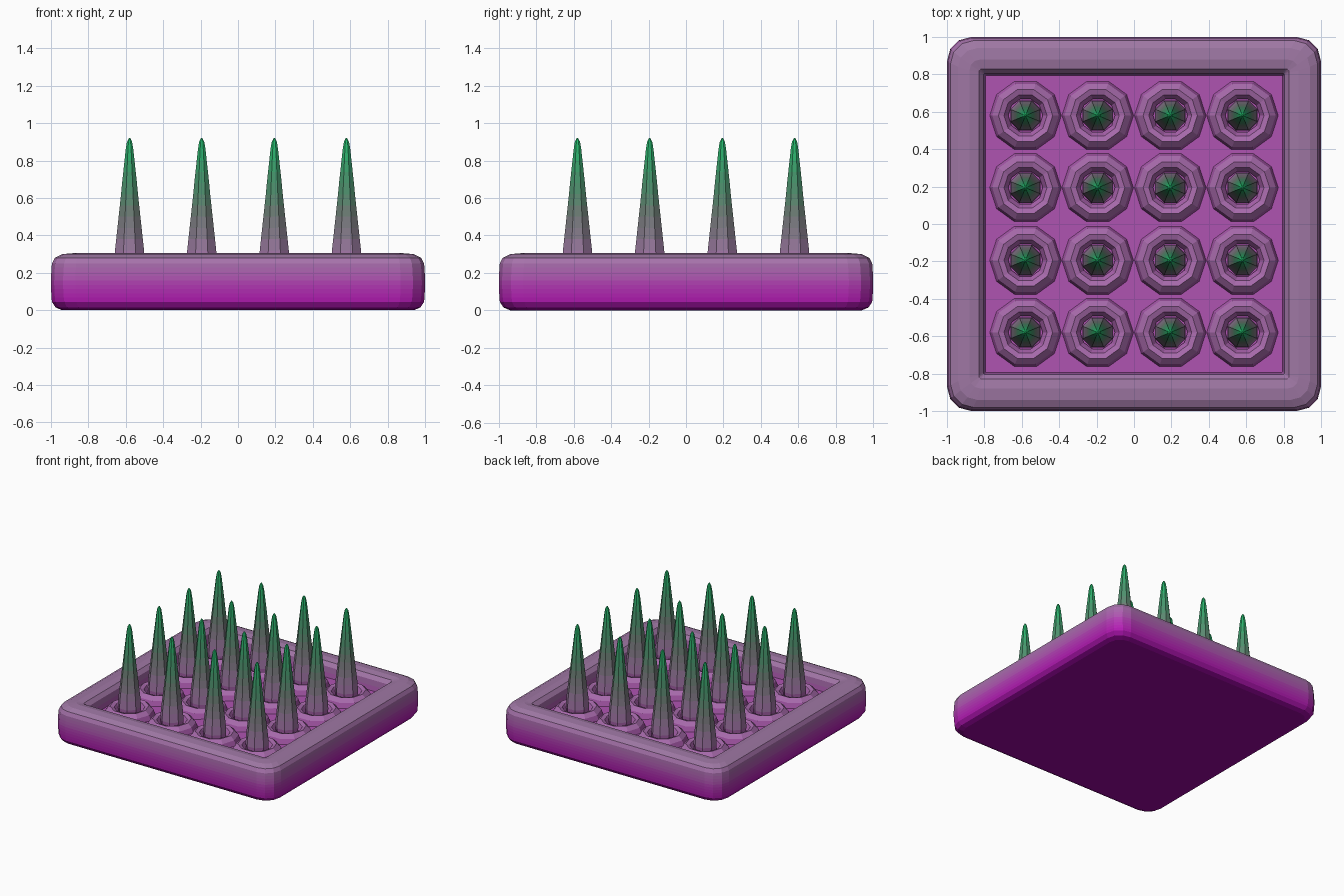
import bpy, bmesh, math

if "Cube" in bpy.data.objects:
    bpy.data.objects.remove(bpy.data.objects["Cube"])

# Height-driven colour ramp (sRGB stops), quantised into shared materials
STOPS = [(0.00, (0.60, 0.05, 0.62)), (0.07, (0.70, 0.14, 0.70)),
         (0.18, (0.68, 0.33, 0.69)), (0.27, (0.64, 0.46, 0.66)),
         (0.50, (0.44, 0.48, 0.46)), (0.70, (0.28, 0.58, 0.42)),
         (0.92, (0.14, 0.74, 0.42))]
mats = {}


def ramp_material(z):
    key = round(z / 0.02)
    if key not in mats:
        h = max(0.0, min(0.92, key * 0.02))
        for (a, ca), (b, cb) in zip(STOPS, STOPS[1:]):
            if h <= b + 1e-6:
                t = (h - a) / (b - a)
                rgb = [(u + (v - u) * t) ** 2.2 for u, v in zip(ca, cb)]
                break
        m = bpy.data.materials.new("height_tint_%02d" % key)
        m.diffuse_color = (*rgb, 1)
        m.use_nodes = True
        m.node_tree.nodes["Principled BSDF"].inputs["Base Color"].default_value = m.diffuse_color
        mats[key] = m
    return mats[key]


def stack(name, loops, location=(0, 0, 0), cap_bottom=True, cap_top=True):
    """Skin a stack of equal-length point loops and tint faces by height."""
    bm = bmesh.new()
    rings = [[bm.verts.new(p) for p in loop] for loop in loops]
    n = len(rings[0])
    for a, b in zip(rings, rings[1:]):
        for i in range(n):
            j = (i + 1) % n
            bm.faces.new((a[i], a[j], b[j], b[i]))
    if cap_bottom:
        bm.faces.new(rings[0][::-1])
    if cap_top:
        bm.faces.new(rings[-1])
    me = bpy.data.meshes.new(name)
    slots = []
    for f in bm.faces:
        m = ramp_material(f.calc_center_median().z + location[2])
        if m not in slots:
            slots.append(m)
            me.materials.append(m)
        f.material_index = slots.index(m)
    bm.to_mesh(me)
    bm.free()
    ob = bpy.data.objects.new(name, me)
    ob.location = location
    bpy.context.collection.objects.link(ob)
    return ob


def square_loop(half, z, r):
    pts = []
    for q in range(4):
        a0 = q * math.pi / 2
        sx, sy = [(1, 1), (-1, 1), (-1, -1), (1, -1)][q]
        for k in range(4):
            a = a0 + k * math.pi / 6
            pts.append((sx * (half - r) + r * math.cos(a),
                        sy * (half - r) + r * math.sin(a), z))
    return pts


def round_loop(radius, z, sides=8, turn=0.0):
    return [(radius * math.cos(turn + 2 * math.pi * i / sides),
             radius * math.sin(turn + 2 * math.pi * i / sides), z)
            for i in range(sides)]


# Tray: rounded outer wall in colour bands, soft rim, recessed floor
wall = [(0.995 + 0.005 * math.sin(math.pi * i / 9), 0.045 + 0.205 * i / 9, 0.13)
        for i in range(10)]
profile = ([(0.94, 0.0, 0.10), (0.975, 0.015, 0.12)] + wall +
           [(0.98, 0.28, 0.12), (0.94, 0.30, 0.10), (0.88, 0.305, 0.06),
            (0.83, 0.295, 0.02), (0.805, 0.265, 0.01), (0.80, 0.22, 0.01),
            (0.795, 0.18, 0.01)])
stack("tray", [square_loop(*p) for p in profile])

# Spikes with a raised collar at the foot of each, in a 4 x 4 grid
collar = [(0.193, 0.175), (0.178, 0.22), (0.145, 0.25), (0.115, 0.24), (0.092, 0.20)]
spike = [(0.082, 0.17), (0.088, 0.25), (0.084, 0.32), (0.077, 0.38), (0.070, 0.44),
         (0.063, 0.50), (0.056, 0.56), (0.049, 0.62), (0.043, 0.68), (0.036, 0.74),
         (0.029, 0.80), (0.022, 0.86), (0.015, 0.90), (0.004, 0.92)]
grid = (-0.58, -0.194, 0.194, 0.58)
for r, y in enumerate(grid):
    for c, x in enumerate(grid):
        tag = "_%d_%d" % (r + 1, c + 1)
        stack("collar" + tag, [round_loop(*p, 10) for p in collar], (x, y, 0),
              False, False)
        stack("spike" + tag, [round_loop(*p, 8, math.pi / 8) for p in spike],
              (x, y, 0))
